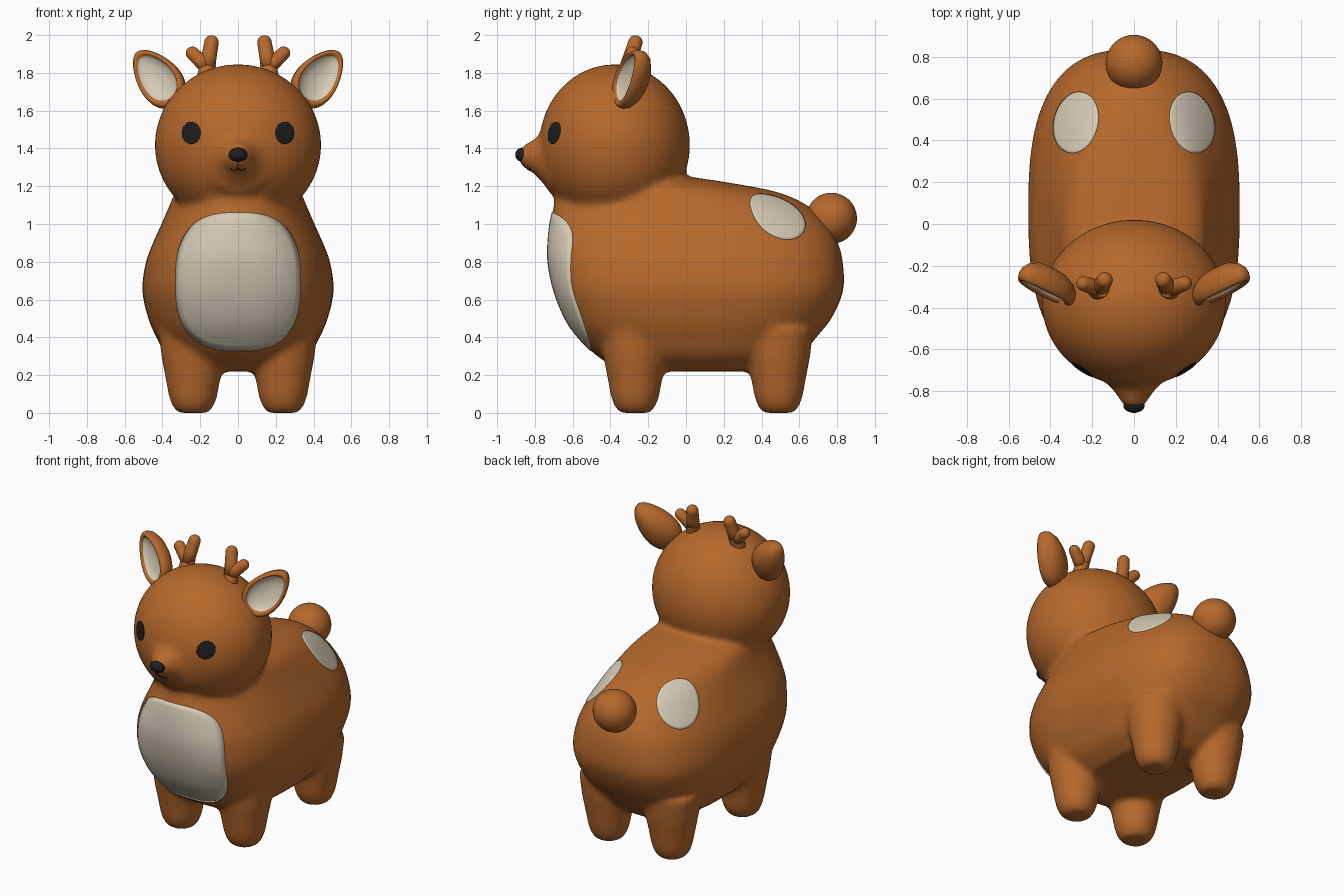
import bpy, bmesh
from math import sin, cos, pi, copysign
from mathutils import Vector, Matrix
from mathutils.bvhtree import BVHTree

cube = bpy.data.objects.get("Cube")
if cube:
    bpy.data.objects.remove(cube, do_unlink=True)


def material(name, rgb):
    m = bpy.data.materials.new(name)
    m.use_nodes = True
    colour = (*rgb, 1)
    m.diffuse_color = colour
    bsdf = next(n for n in m.node_tree.nodes if n.type == 'BSDF_PRINCIPLED')
    bsdf.inputs["Base Color"].default_value = colour
    bsdf.inputs["Roughness"].default_value = 0.6
    return m


BROWN = material("warm_brown", (0.468, 0.14, 0.025))
CREAM = material("cream", (0.68, 0.6, 0.47))
BLACK = material("soft_black", (0.013, 0.013, 0.014))


def finish(bm, name, *mats):
    bmesh.ops.recalc_face_normals(bm, faces=bm.faces)
    mesh = bpy.data.meshes.new(name)
    bm.to_mesh(mesh)
    bm.free()
    for m in mats:
        mesh.materials.append(m)
    for p in mesh.polygons:
        p.use_smooth = True
    obj = bpy.data.objects.new(name, mesh)
    bpy.context.collection.objects.link(obj)
    return obj


def oval(a, b, power=2, count=48):
    """Superellipse outline as (u, v) pairs."""
    out = []
    for i in range(count):
        c, s = cos(2 * pi * i / count), sin(2 * pi * i / count)
        out.append((a * copysign(abs(c) ** (2 / power), c),
                    b * copysign(abs(s) ** (2 / power), s)))
    return out


def smooth_rows(rows, steps=5):
    """Fill in a profile with a curve through its rows."""
    pts = [Vector(r) for r in rows]
    pts = [pts[0]] + pts + [pts[-1]]
    out = []
    for a, b, c, d in zip(pts, pts[1:], pts[2:], pts[3:]):
        for k in range(steps):
            t = k / steps
            out.append(b + (c - a) * (t / 2) + (a * 2 - b * 5 + c * 4 - d) * (t * t / 2)
                       + (b * 3 - a - c * 3 + d) * (t ** 3 / 2))
    return out + [pts[-1]]


def loft(bm, rings):
    """Skin a list of rings and close both ends."""
    loops = [[bm.verts.new(p) for p in ring] for ring in rings]
    faces = []
    for a, b in zip(loops, loops[1:]):
        for i in range(len(a)):
            j = (i + 1) % len(a)
            faces.append(bm.faces.new((a[i], a[j], b[j], b[i])))
    bm.faces.new(loops[0])
    bm.faces.new(loops[-1])
    return faces


def ball(bm, centre, size):
    mat = Matrix.Translation(centre) @ Matrix.Diagonal((*size, 1))
    bmesh.ops.create_uvsphere(bm, u_segments=40, v_segments=24, radius=1, matrix=mat)


# Torso, legs, head and muzzle, blended into one skin
bm = bmesh.new()
TORSO = [  # height, (front, back), (half width, squareness)
    ((0.22, -0.34), (0.52, 0.27), 2.5), ((0.3, -0.47), (0.61, 0.375), 2.6),
    ((0.4, -0.57), (0.69, 0.432), 2.7), ((0.5, -0.64), (0.77, 0.475), 2.7),
    ((0.65, -0.7), (0.833, 0.507), 2.7), ((0.8, -0.73), (0.83, 0.487), 2.6),
    ((0.9, -0.73), (0.805, 0.45), 2.5), ((1.0, -0.72), (0.75, 0.405), 2.3),
    ((1.1, -0.7), (0.64, 0.362), 2.1), ((1.17, -0.69), (0.48, 0.33), 2),
    ((1.22, -0.68), (0.22, 0.28), 2), ((1.25, -0.66), (0.02, 0.22), 2)]
rows = smooth_rows([(*a, *b, c) for a, b, c in TORSO])
loft(bm, [[(x, (f + b) / 2 + y, z) for x, y in oval(w, (b - f) / 2, n, 64)]
          for z, f, b, w, n in rows])
LEG = [(0, 0.08), (0.02, 0.1), (0.06, 0.12), (0.1, 0.131), (0.2, 0.149), (0.3, 0.168), (0.45, 0.185)]
for side in (-1, 1):
    for y in (-0.27, 0.49):
        loft(bm, [[(side * 0.238 + u, y + v, z) for u, v in oval(r, r)]
                  for z, r in smooth_rows(LEG, 3)])
ball(bm, (0, -0.378, 1.418), (0.442, 0.4, 0.428))
MUZZLE = [(-0.66, 0.21), (-0.72, 0.19), (-0.75, 0.145), (-0.8, 0.095), (-0.85, 0.065), (-0.88, 0.04)]
loft(bm, [[(u, y, 1.3 - y * 0.07 + v) for u, v in oval(r, r)] for y, r in MUZZLE])
body = finish(bm, "body", BROWN)

remesh = body.modifiers.new("blend", 'REMESH')
remesh.mode = 'VOXEL'
remesh.voxel_size = 0.016
remesh.use_smooth_shade = True
soften = body.modifiers.new("soften", 'SMOOTH')
soften.factor = 0.5
soften.iterations = 18
graph = bpy.context.evaluated_depsgraph_get()
skin = bpy.data.meshes.new_from_object(body.evaluated_get(graph))
body.modifiers.clear()
body.data = skin
skin.name = "body"
if not skin.materials:
    skin.materials.append(BROWN)
for p in skin.polygons:
    p.use_smooth = True
    p.material_index = 0
tree = BVHTree.FromPolygons([v.co for v in skin.vertices],
                            [tuple(p.vertices) for p in skin.polygons])


def patch(name, mat, origin, u_axis, v_axis, ray, outline, height=0.005):
    """Thin plate that follows the skin, cast along a ray."""
    origin, u_axis, v_axis, ray = map(Vector, (origin, u_axis, v_axis, ray))
    bm = bmesh.new()
    rings = []
    steps = 12
    for k in range(1, steps + 2):
        scale, lift = min(k, steps) / steps, (height if k <= steps else -0.003)
        ring = []
        for u, v in outline:
            start = origin + (u_axis * u + v_axis * v) * scale
            hit, normal, _, _ = tree.ray_cast(start, ray)
            if normal.dot(ray) > 0:
                normal = -normal
            ring.append(hit + normal * lift)
        rings.append(ring)
    loft(bm, rings)
    # the last cap lies under the skin
    bm.faces.ensure_lookup_table()
    bmesh.ops.delete(bm, geom=[bm.faces[-1]], context='FACES_ONLY')
    return finish(bm, name, mat)


# Chest bib, eyes and rump spots
patch("chest_patch", CREAM, (0, -2, 0.695), (1, 0, 0), (0, 0, 1), (0, 1, 0),
      oval(0.328, 0.365, 2.7, 72))
for side, word in ((1, "left"), (-1, "right")):
    patch(word + "_eye", BLACK, (side * 0.247, -2, 1.482), (1, 0, 0), (0, 0, 1), (0, 1, 0),
          oval(0.049, 0.058), 0.003)
    patch(word + "_rump_spot", CREAM, (side * 0.277, 0.485, 3), (1, side * 0.15, 0),
          (-side * 0.2, 1, 0), (0, 0, -1), oval(0.103, 0.145))

# Tail and nose
bm = bmesh.new()
ball(bm, (0, 0.77, 1.03), (0.136, 0.135, 0.135))
finish(bm, "tail", BROWN)
bm = bmesh.new()
ball(bm, (0, -0.868, 1.367), (0.051, 0.036, 0.037))
finish(bm, "nose", BLACK)


# Mouth: a short stem and two small curls laid on the muzzle
curve = bpy.data.curves.new("mouth", 'CURVE')
curve.dimensions = '3D'
curve.bevel_depth = 0.003
curve.bevel_resolution = 3
curve.use_fill_caps = True
curve.materials.append(BLACK)
strokes = [[(0, 1.335 - 0.01 * i) for i in range(5)]]
for side in (-1, 1):
    strokes.append([(side * 0.005 * i, 1.295 - 0.013 * sin(pi * i / 8)) for i in range(9)])
for stroke in strokes:
    spline = curve.splines.new('POLY')
    spline.points.add(len(stroke) - 1)
    for point, (x, z) in zip(spline.points, stroke):
        hit = tree.ray_cast(Vector((x, -2, z)), Vector((0, 1, 0)))[0]
        point.co = (*hit, 1)
bpy.context.collection.objects.link(bpy.data.objects.new("mouth", curve))


def capsule(bm, a, b, r0, r1):
    """Tapered limb with a rounded tip."""
    a, b = Vector(a), Vector(b)
    turn = (b - a).to_track_quat('Z', 'Y').to_matrix()
    length = (b - a).length
    rows = [(0, r0), (length / 2, (r0 + r1) / 2)]
    rows += [(length + r1 * sin(t * pi / 12), r1 * cos(t * pi / 12) + 0.001) for t in range(7)]
    loft(bm, [[a + turn @ Vector((u, v, h)) for u, v in oval(r, r, 2, 20)] for h, r in rows])


# Ears: dished ovals with a cream lining, and forked antlers
EAR = [(0.02, -0.014), (0.4, -0.009), (0.68, 0.003), (0.77, 0.016), (0.82, 0.029), (0.9, 0.031),
       (0.97, 0.02), (1, -0.004), (0.96, -0.034), (0.8, -0.065), (0.5, -0.09), (0.02, -0.1)]
for side, word in ((1, "left"), (-1, "right")):
    up = Vector((0.2, 0.12, 0.255)).normalized()
    out = Vector((0.34, -0.9, 0.08))
    out = (out - up * out.dot(up)).normalized()
    across = up.cross(out)
    centre = Vector((0.428, -0.3, 1.775))
    bm = bmesh.new()
    rings = []
    for r, depth in EAR:
        ring = []
        for u, v in oval(0.114 * r, 0.183 * r):
            p = centre + across * u * (1 - 1.4 * v) + up * v + out * depth
            ring.append((side * p.x, p.y, p.z))
        rings.append(ring)
    faces = loft(bm, rings)
    bm.faces.ensure_lookup_table()
    # lining: the inner bands and the cap that closes them
    for f in faces[:3 * 48] + [bm.faces[len(faces)]]:
        f.material_index = 1
    finish(bm, word + "_ear", BROWN, CREAM)

    bm = bmesh.new()
    capsule(bm, (side * 0.175, -0.33, 1.76), (side * 0.16, -0.305, 1.84), 0.046, 0.042)
    capsule(bm, (side * 0.163, -0.31, 1.83), (side * 0.14, -0.268, 1.962), 0.043, 0.037)
    capsule(bm, (side * 0.163, -0.31, 1.83), (side * 0.242, -0.285, 1.905), 0.042, 0.034)
    finish(bm, word + "_antler", BROWN)
